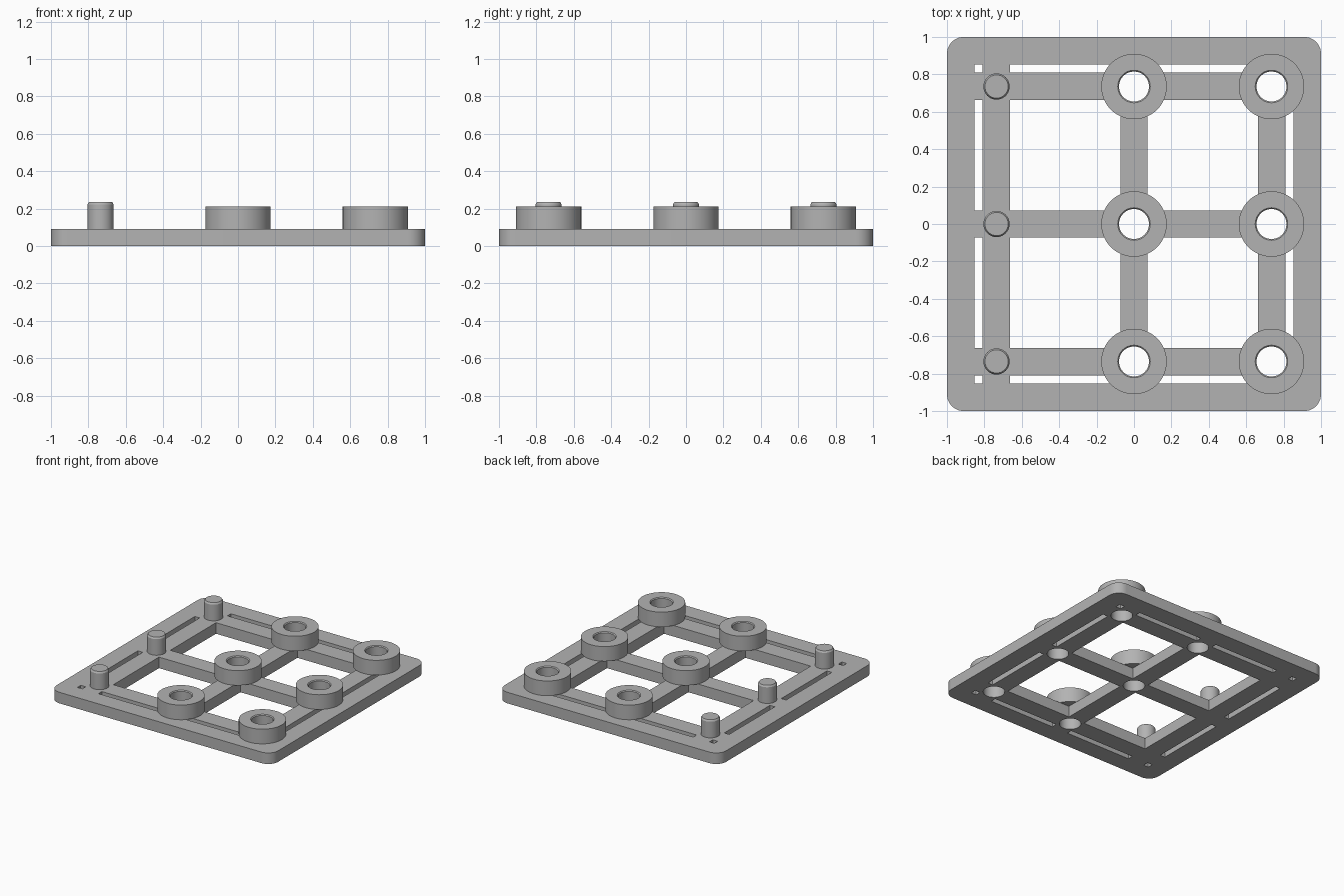
import bpy, bmesh
from math import cos, sin, pi

cube = bpy.data.objects.get("Cube")
if cube:
    bpy.data.objects.remove(cube)

SEG = 64
PLATE = 0.09            # plate thickness
PITCH = 0.735           # spacing of the grid crossings

grey = bpy.data.materials.new("matte grey")
grey.use_nodes = True
grey.diffuse_color = (0.45, 0.45, 0.45, 1)
grey.node_tree.nodes["Principled BSDF"].inputs["Base Color"].default_value = (0.45, 0.45, 0.45, 1)


def arc(cx, cy, r, start, end, n):
    return [(cx + r * cos(start + (end - start) * i / n),
             cy + r * sin(start + (end - start) * i / n)) for i in range(n + 1)]


def finish(obj):
    """Weld, orient, colour and shade a mesh object."""
    bm = bmesh.new()
    bm.from_mesh(obj.data)
    bmesh.ops.remove_doubles(bm, verts=bm.verts, dist=1e-5)
    bmesh.ops.recalc_face_normals(bm, faces=bm.faces)
    bm.to_mesh(obj.data)
    bm.free()
    obj.data.materials.clear()
    obj.data.materials.append(grey)
    bpy.ops.object.select_all(action='DESELECT')
    obj.select_set(True)
    bpy.context.view_layer.objects.active = obj
    bpy.ops.object.shade_smooth_by_angle(angle=pi / 6)


def lathe(name, profile, x, y):
    """Revolve an (r, z) profile; closed profiles make rings, r = 0 ends make solids."""
    bm = bmesh.new()
    verts = [bm.verts.new((r, 0, z)) for r, z in profile]
    edges = [bm.edges.new(pair) for pair in zip(verts, verts[1:])]
    if profile[0][0] > 0:
        edges.append(bm.edges.new((verts[-1], verts[0])))
    bmesh.ops.spin(bm, geom=verts + edges, cent=(0, 0, 0), axis=(0, 0, 1),
                   angle=2 * pi, steps=SEG, use_merge=True)
    mesh = bpy.data.meshes.new(name)
    bm.to_mesh(mesh)
    bm.free()
    obj = bpy.data.objects.new(name, mesh)
    obj.location = (x, y, 0)
    bpy.context.collection.objects.link(obj)
    finish(obj)


# Outline of the plate with rounded corners
corner = 0.09
c = 1 - corner
outlines = [[p for i, (sx, sy) in enumerate([(1, 1), (-1, 1), (-1, -1), (1, -1)])
             for p in arc(sx * c, sy * c, corner, i * pi / 2, (i + 1) * pi / 2, 10)]]

# Windows, slots and corner holes: every crossing of these bands is open
bands = [(-0.853, -0.809), (-0.662, -0.073), (0.073, 0.662), (0.809, 0.853)]
outlines += [[(x0, y0), (x1, y0), (x1, y1), (x0, y1)]
             for x0, x1 in bands for y0, y1 in bands]

# Bores beneath the rings
ring_spots = [(x, y) for x in (0, PITCH) for y in (-PITCH, 0, PITCH)]
outlines += [arc(x, y, 0.08, 0, 2 * pi, SEG)[:-1] for x, y in ring_spots]

curve = bpy.data.curves.new("grid_plate", 'CURVE')
curve.dimensions = '2D'
curve.fill_mode = 'BOTH'
curve.extrude = PLATE / 2
for points in outlines:
    spline = curve.splines.new('POLY')
    spline.points.add(len(points) - 1)
    for point, (x, y) in zip(spline.points, points):
        point.co = (x, y, 0, 1)
    spline.use_cyclic_u = True
plate = bpy.data.objects.new("grid_plate", curve)
plate.location.z = PLATE / 2
bpy.context.collection.objects.link(plate)
bpy.ops.object.select_all(action='DESELECT')
plate.select_set(True)
bpy.context.view_layer.objects.active = plate
bpy.ops.object.convert(target='MESH')
finish(bpy.context.view_layer.objects.active)

# Raised rings with a small chamfer at the mouth of the bore
for x, y in ring_spots:
    lathe("ring", [(0.08, PLATE), (0.175, PLATE), (0.175, 0.21), (0.087, 0.21), (0.08, 0.203)], x, y)

# Locating pins with chamfered tips
for y in (-PITCH, 0, PITCH):
    lathe("pin", [(0, PLATE), (0.07, PLATE), (0.07, 0.222), (0.062, 0.235), (0, 0.235)], -PITCH, y)
